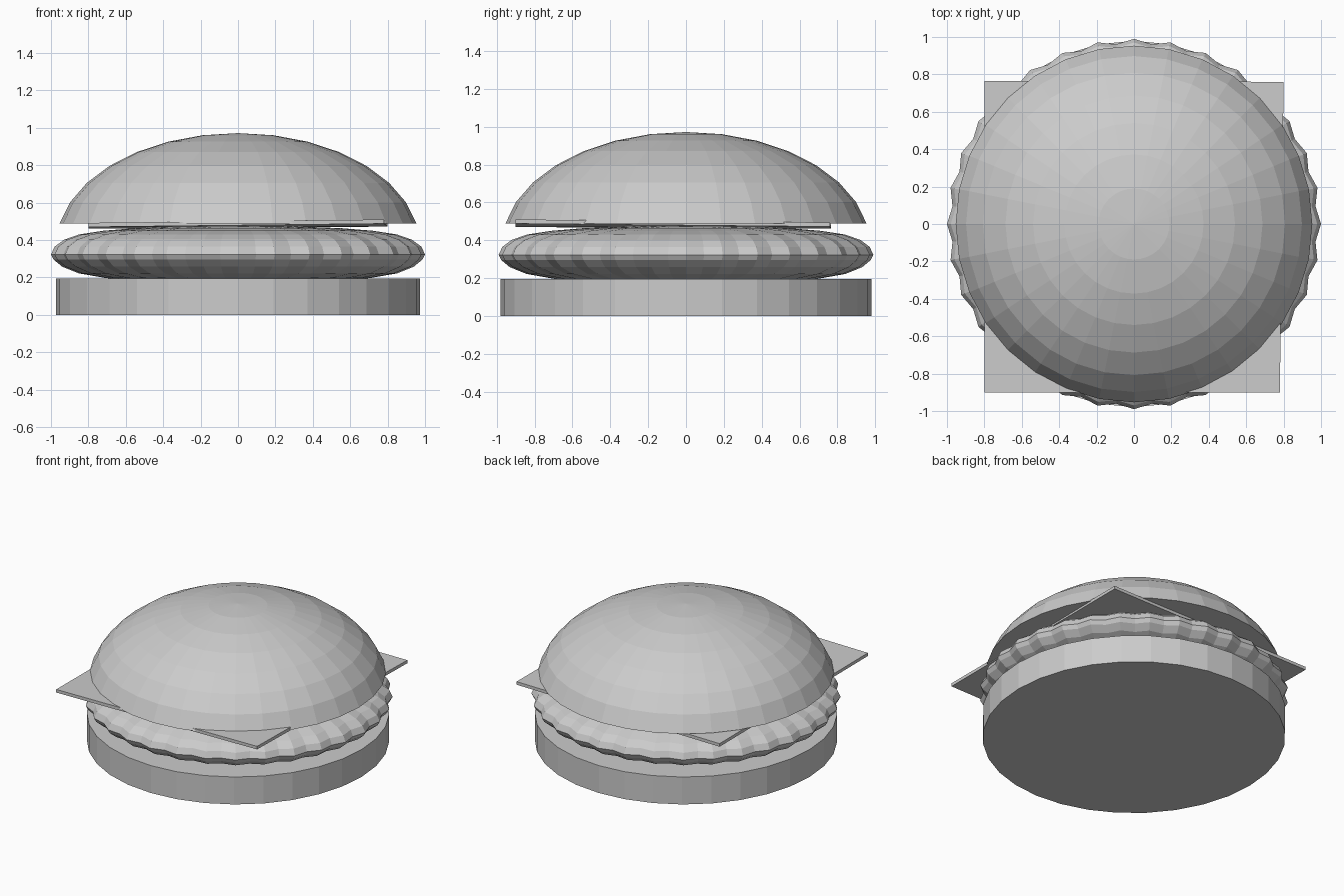
import bpy, bmesh, math

if "Cube" in bpy.data.objects:
    bpy.data.objects.remove(bpy.data.objects["Cube"])

def finish(name, bm):
    bmesh.ops.recalc_face_normals(bm, faces=bm.faces)
    mesh = bpy.data.meshes.new(name)
    bm.to_mesh(mesh)
    bm.free()
    ob = bpy.data.objects.new(name, mesh)
    bpy.context.collection.objects.link(ob)
    return ob

def lathe(name, profile, segs, ripple=0.0, sy=1.0, top=None, bottom=None):
    """Spin (radius, z) points from bottom to top; odd columns shrink by ripple."""
    bm = bmesh.new()
    rings = []
    for r, z in profile:
        ring = []
        for i in range(segs):
            a = 2 * math.pi * i / segs
            k = r * (1 - ripple * (i % 2))
            ring.append(bm.verts.new((k * math.cos(a), k * math.sin(a) * sy, z)))
        rings.append(ring)
    for lo, hi in zip(rings, rings[1:]):
        for i in range(segs):
            j = (i + 1) % segs
            bm.faces.new((lo[i], lo[j], hi[j], hi[i]))
    # Close ends with a flat cap or a fan to a pole
    for ring, pole in ((rings[0], bottom), (rings[-1], top)):
        if pole is None:
            bm.faces.new(ring)
        else:
            p = bm.verts.new((0, 0, pole))
            for i in range(segs):
                bm.faces.new((ring[i], ring[(i + 1) % segs], p))
    return finish(name, bm)

# Bottom bun: plain low cylinder
lathe("bottom_bun", [(0.972, 0), (0.972, 0.195)], 32, sy=1.008)

# Lettuce-edged patty: flattened disc with a rippled rim
patty = [(0.70, 0.196), (0.85, 0.222), (0.94, 0.258), (0.985, 0.295), (1.0, 0.323),
         (0.98, 0.365), (0.93, 0.402), (0.85, 0.430), (0.72, 0.450), (0.55, 0.464),
         (0.30, 0.473)]
lathe("patty", patty, 64, ripple=0.025, sy=0.99, top=0.475, bottom=0.19)

# Cheese slice: thin square with the front right corner lifted
bm = bmesh.new()
corners = [(-0.8, -0.9, 0.470), (0.78, -0.9, 0.488), (0.8, 0.76, 0.472), (-0.8, 0.765, 0.461)]
low = [bm.verts.new(c) for c in corners]
high = [bm.verts.new((x, y, z + 0.022)) for x, y, z in corners]
bm.faces.new(low)
bm.faces.new(high)
for i in range(4):
    j = (i + 1) % 4
    bm.faces.new((low[i], low[j], high[j], high[i]))
finish("cheese_slice", bm)

# Top bun: squashed dome cut just above its equator
dome = []
for k in range(7, 0, -1):
    t = k * math.pi / 16
    dome.append((0.972 * math.sin(t), 0.373 + 0.599 * math.cos(t)))
lathe("top_bun", dome, 32, top=0.972)
